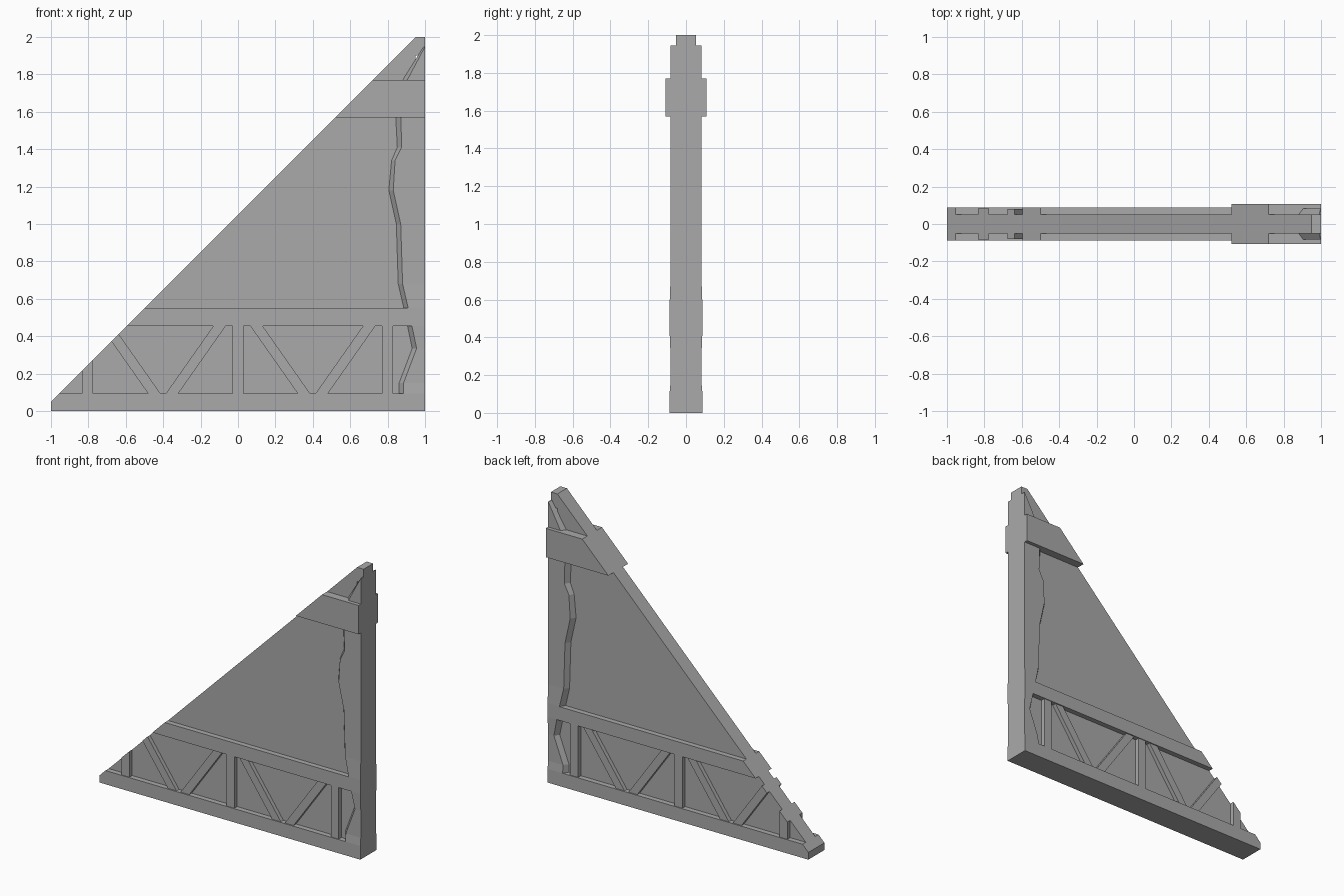
import bpy
import bmesh
from mathutils import Vector

cube = bpy.data.objects.get("Cube")
if cube:
    bpy.data.objects.remove(cube, do_unlink=True)

grey = bpy.data.materials.new("stone_grey")
grey.use_nodes = True
colour = (0.4, 0.4, 0.4, 1)
grey.diffuse_color = colour
grey.node_tree.nodes["Principled BSDF"].inputs["Base Color"].default_value = colour


def finish(name, bm):
    """Trim along the sloping edge, then make the object."""
    bmesh.ops.recalc_face_normals(bm, faces=bm.faces)
    geom = bm.verts[:] + bm.edges[:] + bm.faces[:]
    cut = bmesh.ops.bisect_plane(bm, geom=geom, dist=1e-5, plane_co=Vector((-1, 0, 0.05)),
                                 plane_no=Vector((-1, 0, 1)), clear_outer=True)
    edges = [e for e in bm.edges if e.is_boundary]
    if edges:
        bmesh.ops.holes_fill(bm, edges=edges)
    bmesh.ops.recalc_face_normals(bm, faces=bm.faces)
    mesh = bpy.data.meshes.new(name)
    bm.to_mesh(mesh)
    bm.free()
    mesh.materials.append(grey)
    obj = bpy.data.objects.new(name, mesh)
    bpy.context.collection.objects.link(obj)


def prism(name, outline, half):
    """Extrude an x-z outline to both sides of y = 0."""
    bm = bmesh.new()
    face = bm.faces.new([bm.verts.new((x, -half, z)) for x, z in outline])
    ext = bmesh.ops.extrude_face_region(bm, geom=[face])
    moved = [v for v in ext["geom"] if isinstance(v, bmesh.types.BMVert)]
    bmesh.ops.translate(bm, verts=moved, vec=(0, 2 * half, 0))
    finish(name, bm)


def post(name, rows):
    """Loft a post with a ragged, bevelled inner edge: z, foot x, face x, half depth."""
    bm = bmesh.new()
    rings = []
    for z, foot, lip, h in rows:
        section = [(foot, -0.05), (lip, -h), (1, -h), (1, h), (lip, h), (foot, 0.05)]
        rings.append([bm.verts.new((x, y, z)) for x, y in section])
    for a, b in zip(rings, rings[1:]):
        for i in range(6):
            j = (i + 1) % 6
            bm.faces.new((a[i], a[j], b[j], b[i]))
    bm.faces.new(rings[0])
    bm.faces.new(rings[-1])
    finish(name, bm)


# Thin wall panel, with the apex at its top
prism("wall_panel", [(-1, 0.05), (0.95, 0.05), (0.95, 1.9), (1, 1.9), (1, 2), (0.9, 2)], 0.052)

# Horizontal beams
prism("bottom_beam", [(-1, 0), (0.885, 0), (0.885, 0.095), (-1, 0.095)], 0.088)
prism("middle_beam", [(-0.7, 0.455), (0.93, 0.455), (0.91, 0.55), (-0.7, 0.55)], 0.088)
prism("top_beam", [(0.4, 1.57), (1, 1.57), (1, 1.77), (0.4, 1.77)], 0.108)

# Rear post with the ragged edge
post("ragged_post", [
    (0, 0.86, 0.885, 0.088), (0.095, 0.86, 0.885, 0.088), (0.15, 0.86, 0.885, 0.083),
    (0.335, 0.93, 0.955, 0.083), (0.455, 0.905, 0.93, 0.088), (0.55, 0.885, 0.91, 0.088),
    (0.68, 0.855, 0.88, 0.083), (1.0, 0.845, 0.87, 0.083), (1.18, 0.805, 0.83, 0.083),
    (1.34, 0.82, 0.84, 0.083), (1.41, 0.85, 0.875, 0.083), (1.6, 0.84, 0.87, 0.083)])
post("post_tip", [(1.7, 0.835, 0.86, 0.083), (1.77, 0.88, 0.905, 0.083),
                  (1.945, 0.99, 0.998, 0.083)])

# Trusses between the lower beams
low, high = 0.09, 0.46
for label, x in (("left", 0.8), ("centre", 0), ("right", -0.805)):
    prism(label + "_upright", [(x - 0.03, low), (x + 0.03, low),
                               (x + 0.03, high), (x - 0.03, high)], 0.083)
for side in (-1, 1):
    for foot, head in ((0.355, 0.095), (0.445, 0.705)):
        prism("diagonal_brace", [(side * foot - 0.033, low), (side * foot + 0.033, low),
                                 (side * head + 0.033, high), (side * head - 0.033, high)], 0.08)
